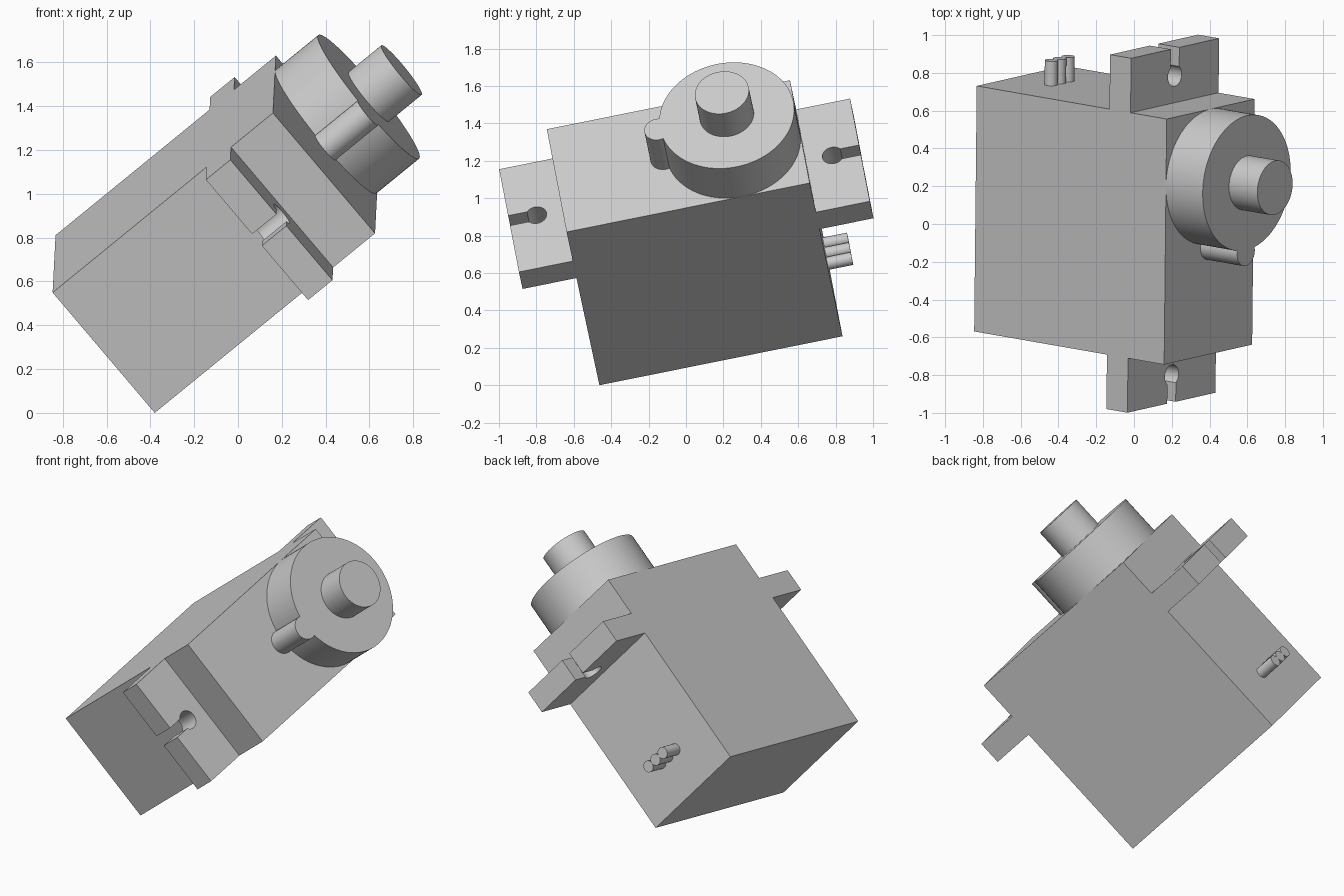
import bpy, bmesh
from math import acos, asin, cos, pi, radians, sin
from mathutils import Matrix, Vector

if "Cube" in bpy.data.objects:
    bpy.data.objects.remove(bpy.data.objects["Cube"], do_unlink=True)

grey = bpy.data.materials.new("plain_grey")
grey.use_nodes = True
colour = (0.6, 0.6, 0.6, 1)
grey.diffuse_color = colour
grey.node_tree.nodes["Principled BSDF"].inputs["Base Color"].default_value = colour

# Tilted frame: x along the shaft, y along the case, z across the case
shaft_dir = Vector((0.768, -0.134, 0.626)).normalized()
long_dir = Vector((0.011, 0.980, 0.198))
side_dir = shaft_dir.cross(long_dir).normalized()
long_dir = side_dir.cross(shaft_dir)
TILT = Matrix((shaft_dir, long_dir, side_dir)).transposed().to_4x4()
TILT.translation = (-0.38, -0.463, 0)

HEIGHT, LENGTH, WIDTH = 1.309, 1.326, 0.728
MID = WIDTH / 2


def prism(name, outline, low, high, axis="x"):
    """Extrude an outline along the shaft (x) or along the case (y)."""
    bm = bmesh.new()

    def place(p, h):
        return (h, p[0], p[1]) if axis == "x" else (p[0], h, p[1])

    rings = [[bm.verts.new(place(p, h)) for p in outline] for h in (low, high)]
    for ring in rings:
        bm.faces.new(ring)
    for i in range(len(outline)):
        bm.faces.new((rings[0][i - 1], rings[0][i], rings[1][i], rings[1][i - 1]))
    bmesh.ops.recalc_face_normals(bm, faces=bm.faces)
    mesh = bpy.data.meshes.new(name)
    bm.to_mesh(mesh)
    bm.free()
    mesh.materials.append(grey)
    obj = bpy.data.objects.new(name, mesh)
    bpy.context.collection.objects.link(obj)
    obj.matrix_world = TILT
    bpy.ops.object.select_all(action="DESELECT")
    obj.select_set(True)
    bpy.context.view_layer.objects.active = obj
    bpy.ops.object.shade_smooth_by_angle(angle=radians(30))
    return obj


def arc(cx, cy, r, start=0, end=2 * pi, n=64):
    step = (end - start) / n
    count = n if end - start >= 2 * pi else n + 1
    return [(cx + r * cos(start + i * step), cy + r * sin(start + i * step))
            for i in range(count)]


# Case
prism("case", [(0, 0), (LENGTH, 0), (LENGTH, WIDTH), (0, WIDTH)], 0, HEIGHT)

# Mounting ears with a keyhole slot open to the outer end
REACH, HOLE, HALF_SLOT = 0.294, 0.057, 0.035
gap = asin(HALF_SLOT / HOLE)
ear = [(0, 0), (REACH, 0), (REACH, MID - HALF_SLOT)]
ear += arc(0.146, MID, HOLE, gap, 2 * pi - gap, 40)[::-1]
ear += [(REACH, MID + HALF_SLOT), (REACH, WIDTH), (0, WIDTH)]
prism("front_ear", [(-y, z) for y, z in ear], 0.915, 1.06)
prism("back_ear", [(LENGTH + y, z) for y, z in ear], 0.915, 1.06)

# Gear cover: large round boss joined to a small one
R, r, centre = MID, 0.073, LENGTH - MID
d = 0.376
big = acos((R * R + d * d - r * r) / (2 * R * d))
small = acos((r * r + d * d - R * R) / (2 * r * d))
cover = arc(centre, MID, R, -pi + big, pi - big, 80)
cover += arc(centre - d, MID, r, small, 2 * pi - small, 32)[1:-1]
prism("gear_cover", cover, HEIGHT, 1.562)

# Output shaft
prism("output_shaft", arc(centre, MID, 0.146), 1.55, 1.757)

# Cable wires
for i, name in enumerate(("lower_wire", "middle_wire", "upper_wire")):
    prism(name, arc(0.267, MID + (i - 1) * 0.069, 0.035, n=32),
          LENGTH - 0.01, 1.458, axis="y")
